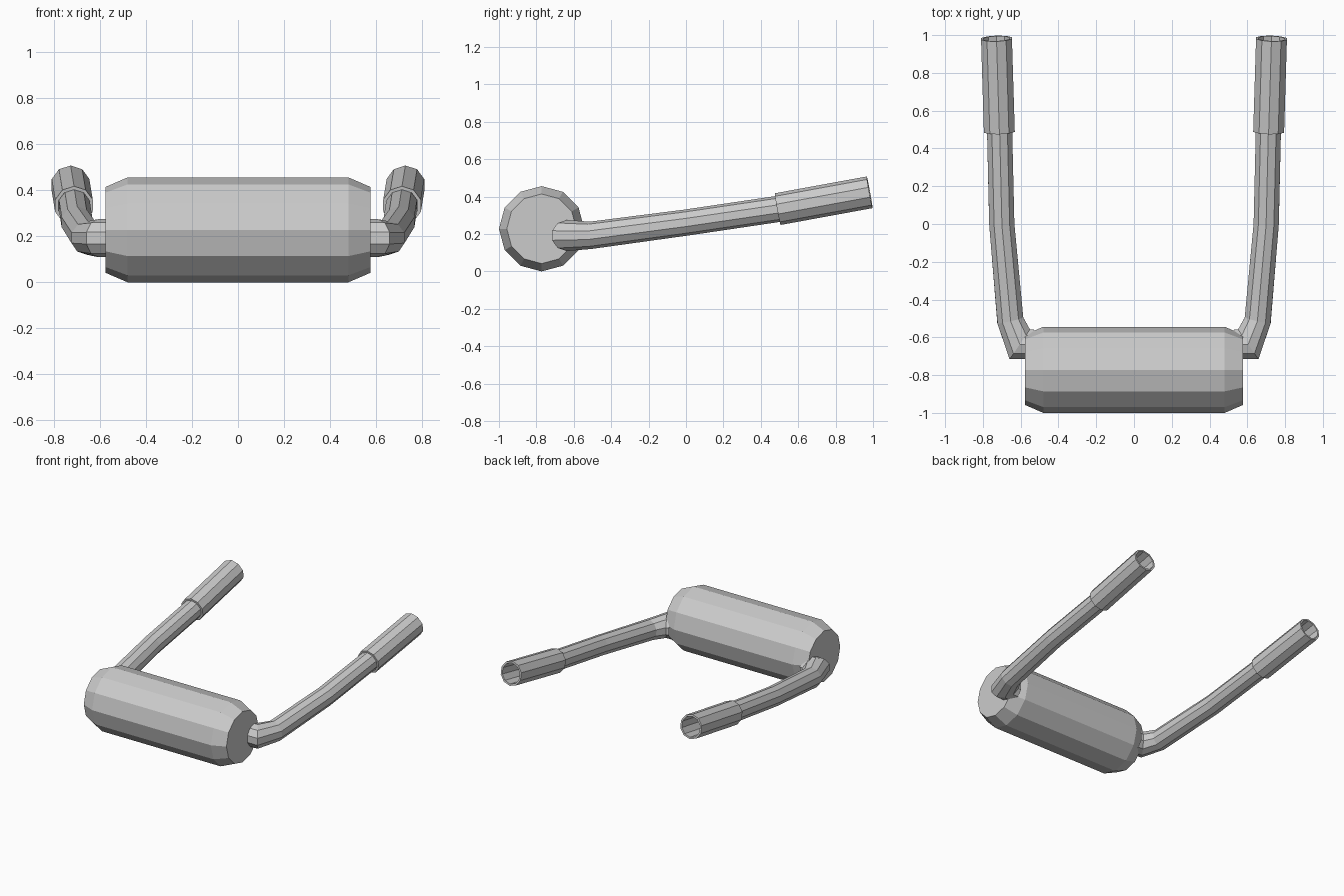
import bpy, bmesh, math
from mathutils import Vector

if "Cube" in bpy.data.objects:
    bpy.data.objects.remove(bpy.data.objects["Cube"])


def finish(name, bm, mirror=False):
    bmesh.ops.recalc_face_normals(bm, faces=bm.faces)
    me = bpy.data.meshes.new(name)
    bm.to_mesh(me)
    bm.free()
    ob = bpy.data.objects.new(name, me)
    bpy.context.collection.objects.link(ob)
    if mirror:
        mod = ob.modifiers.new("mirror", 'MIRROR')
        mod.use_mirror_merge = False
    return ob


def ring(bm, c, d_in, n, r, sides):
    # ring around d_in, slid along it onto the mitre plane with normal n
    side = d_in.cross(Vector((0, 0, 1))).normalized()
    up = side.cross(d_in)
    out = []
    for i in range(sides):
        a = math.pi / 2 + 2 * math.pi * i / sides
        off = side * (r * math.cos(a)) + up * (r * math.sin(a))
        off -= d_in * (off.dot(n) / d_in.dot(n))
        out.append(bm.verts.new(c + off))
    return out


def bridge(bm, a, b):
    for i in range(len(a)):
        j = (i + 1) % len(a)
        bm.faces.new((a[i], a[j], b[j], b[i]))


def sweep(bm, pts, radii, sides):
    pts = [Vector(p) for p in pts]
    dirs = [(q - p).normalized() for p, q in zip(pts, pts[1:])]
    rings = []
    for i, (p, r) in enumerate(zip(pts, radii)):
        d_in = dirs[max(i - 1, 0)]
        d_out = dirs[min(i, len(dirs) - 1)]
        rings.append(ring(bm, p, d_in, (d_in + d_out).normalized(), r, sides))
    for a, b in zip(rings, rings[1:]):
        bridge(bm, a, b)
    return rings


# Muffler can: twelve-sided drum with chamfered ends
bm = bmesh.new()
cans = sweep(bm, [(x, -0.772, 0.228) for x in (-0.577, -0.48, 0.48, 0.577)],
             (0.186, 0.228, 0.228, 0.186), 12)
bm.faces.new(cans[0])
bm.faces.new(cans[-1])
finish("muffler", bm)

# Bent pipes, one per side
bm = bmesh.new()
sweep(bm, [(0.53, -0.637, 0.192), (0.605, -0.637, 0.192), (0.655, -0.51, 0.193),
           (0.70, 0.0, 0.261), (0.712, 0.52, 0.338)],
      (0.083, 0.083, 0.073, 0.07, 0.07), 10)
finish("exhaust_pipe", bm, True)

# Wider hollow tips
bm = bmesh.new()
start, end = (0.713, 0.49, 0.333), (0.728, 0.982, 0.423)
outer = sweep(bm, [start, end], (0.086, 0.086), 10)
inner = sweep(bm, [start, end], (0.071, 0.073), 10)
bridge(bm, outer[0], inner[0])
bridge(bm, outer[1], inner[1])
finish("exhaust_tip", bm, True)
